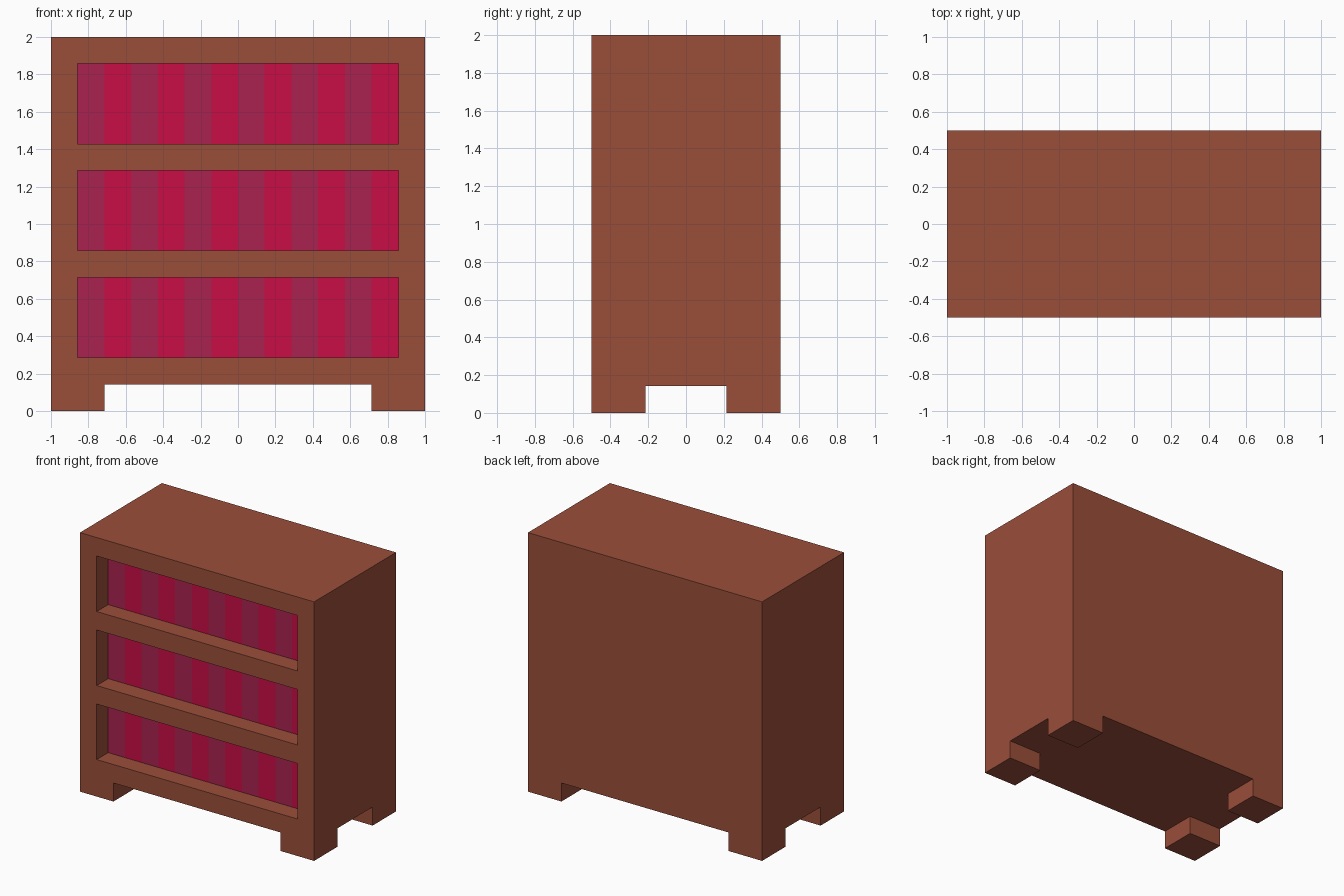
import bpy, bmesh

if "Cube" in bpy.data.objects:
    bpy.data.objects.remove(bpy.data.objects["Cube"])

U = 1 / 7  # grid unit: the model is 14 x 7 x 14 units


def material(name, rgb):
    lin = [(c / 255 / 12.92) if c / 255 <= 0.04045 else ((c / 255 + 0.055) / 1.055) ** 2.4 for c in rgb]
    m = bpy.data.materials.new(name)
    m.diffuse_color = (*lin, 1)
    m.use_nodes = True
    m.node_tree.nodes["Principled BSDF"].inputs["Base Color"].default_value = m.diffuse_color
    return m


wood = material("red brown wood", (154, 78, 58))
dark = material("dark crimson", (168, 34, 78))
bright = material("bright crimson", (200, 13, 70))


def finish(name, bm, mats):
    bmesh.ops.recalc_face_normals(bm, faces=bm.faces)
    me = bpy.data.meshes.new(name)
    bm.to_mesh(me)
    bm.free()
    for m in mats:
        me.materials.append(m)
    ob = bpy.data.objects.new(name, me)
    bpy.context.scene.collection.objects.link(ob)
    return ob


def add_box(bm, lo, hi, mat=0):
    # box between two corners given in grid units
    verts = bmesh.ops.create_cube(bm, size=1)["verts"]
    for v in verts:
        v.co = [(l + (c + 0.5) * (h - l)) * U for c, l, h in zip(v.co, lo, hi)]
    for f in {f for v in verts for f in v.link_faces}:
        f.material_index = mat


def box(name, lo, hi):
    bm = bmesh.new()
    add_box(bm, lo, hi)
    return finish(name, bm, [wood])


# Cabinet body
body = box("cabinet_body", (-7, -3.5, 1), (7, 3.5, 14))

# Four square feet
for side, x in (("left", -7), ("right", 5)):
    for end, y in (("front", -3.5), ("back", 1.5)):
        box(f"{end}_{side}_foot", (x, y, 0), (x + 2, y + 2, 1))

# Recesses one unit deep, each with striped backing
for i, z in enumerate((2, 6, 10)):
    cutter = box(f"recess_cutter_{i + 1}", (-6, -4.5, z), (6, -2.5, z + 3))
    mod = body.modifiers.new("recess", "BOOLEAN")
    mod.operation, mod.solver, mod.object = "DIFFERENCE", "EXACT", cutter
    bpy.context.view_layer.objects.active = body
    bpy.ops.object.modifier_apply(modifier=mod.name)
    bpy.data.objects.remove(cutter)

    bm = bmesh.new()
    for s in range(12):
        add_box(bm, (s - 6, -2.52, z), (s - 5, -2.5, z + 3), s % 2)
    finish(f"striped_panel_{i + 1}", bm, [dark, bright])
